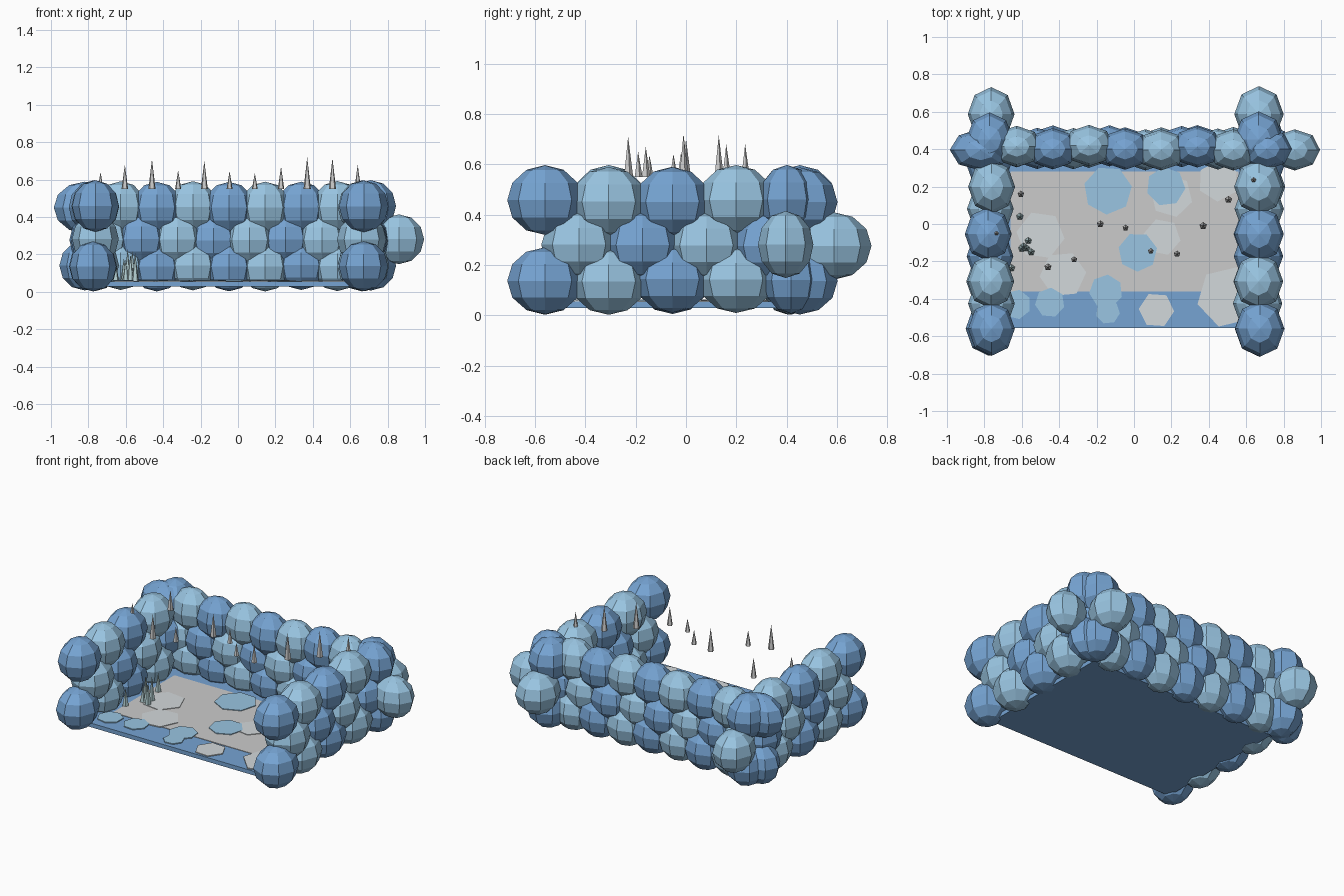
import bpy, bmesh, math, random
from mathutils import Matrix

if "Cube" in bpy.data.objects:
    bpy.data.objects.remove(bpy.data.objects["Cube"])

random.seed(4)


def material(name, rgb):
    m = bpy.data.materials.new(name)
    m.diffuse_color = (*rgb, 1)
    m.use_nodes = True
    m.node_tree.nodes["Principled BSDF"].inputs["Base Color"].default_value = m.diffuse_color
    return m


DARK = material("deep_ice", (0.18, 0.37, 0.65))
LIGHT = material("light_ice", (0.32, 0.56, 0.76))
SNOW = material("snow", (0.65, 0.69, 0.71))
SPROUT = material("frosted_green", (0.45, 0.62, 0.64))


def add_object(name, bm, mat=None):
    me = bpy.data.meshes.new(name)
    bm.to_mesh(me)
    bm.free()
    if mat:
        me.materials.append(mat)
    ob = bpy.data.objects.new(name, me)
    bpy.context.collection.objects.link(ob)
    return ob


def box(name, x0, x1, y0, y1, z0, z1, mat=None):
    bm = bmesh.new()
    bmesh.ops.create_cube(bm, size=1)
    bmesh.ops.scale(bm, vec=(x1 - x0, y1 - y0, z1 - z0), verts=bm.verts)
    bmesh.ops.translate(bm, vec=((x0 + x1) / 2, (y0 + y1) / 2, (z0 + z1) / 2), verts=bm.verts)
    add_object(name, bm, mat)


def boulder(name, loc, half, mat):
    bm = bmesh.new()
    bmesh.ops.create_uvsphere(bm, u_segments=8, v_segments=6, radius=1,
                              matrix=Matrix.Translation(loc) @ Matrix.Diagonal((*half, 1)))
    add_object(name, bm, mat)


def spike(name, x, y, z0, z1, r, mat=None):
    bm = bmesh.new()
    h = z1 - z0
    bmesh.ops.create_cone(bm, cap_ends=True, segments=5, radius1=r, radius2=0, depth=h,
                          matrix=Matrix.Translation((x, y, z0 + h / 2)))
    add_object(name, bm, mat)


def patch(name, x, y, r, sides, z, mat):
    bm = bmesh.new()
    turn = random.uniform(0, math.pi)
    bmesh.ops.create_cone(bm, cap_ends=True, segments=sides, radius1=r, radius2=r, depth=0.006,
                          matrix=Matrix.Translation((x, y, z)) @ Matrix.Rotation(turn, 4, 'Z'))
    add_object(name, bm, mat)


# floor slab and inner panel
box("floor_slab", -0.74, 0.64, -0.555, 0.39, 0.028, 0.055, DARK)
box("floor_panel", -0.66, 0.56, -0.36, 0.28, 0.04, 0.058)

# walls: three staggered courses of boulders
COURSE_Z = (0.14, 0.28, 0.455)
for row, z in enumerate(COURSE_Z):
    shift = row % 2
    hz = 0.138 if row == 2 else 0.133
    for side, x, hx, hy in (("left", -0.77, 0.125, 0.145), ("right", 0.67, 0.132, 0.15)):
        for i in range(5):
            y = -0.56 + 0.253 * i + 0.135 * shift
            mat = DARK if (i + shift) % 2 == 0 else LIGHT
            boulder(f"{side}_wall_boulder_{row}_{i}",
                    (x + random.uniform(-.01, .01), y, z + random.uniform(-.006, .004)),
                    (hx, hy, hz), mat)
    for i in range(9):
        x = -0.82 + 0.193 * i + 0.11 * shift
        if i == 8:
            x = 0.86 if shift else 0.71
        hx = 0.165 if i == 0 and row == 2 else 0.135
        mat = DARK if (i + shift) % 2 == 0 else LIGHT
        if i == 8 and shift:
            mat = LIGHT
        boulder(f"back_wall_boulder_{row}_{i}",
                (x, 0.405 + random.uniform(-.01, .015), z + random.uniform(-.006, .004)),
                (hx, 0.11, hz), mat)

# snow and ice patches on the floor
snow = [(-.50, -.06, .13), (-.38, -.27, .125), (.15, -.07, .10), (.20, .15, .115),
        (.45, .23, .11), (.12, -.46, .095), (.50, -.39, .165)]
ice = [(-.14, .18, .13), (.17, .20, .105), (.02, -.15, .105), (-.15, -.36, .09),
       (-.14, -.47, .065), (-.45, -.42, .08), (-.63, -.43, .08)]
for i, (x, y, r) in enumerate(snow):
    patch(f"snow_patch_{i}", x, y, r, 6, 0.0585, SNOW)
for i, (x, y, r) in enumerate(ice):
    patch(f"ice_patch_{i}", x, y, r, 7, 0.0595, LIGHT)

# raised row of icicle spikes: x, y, tip height
icicles = [(-.735, -.05, .64), (-.605, .16, .68), (-.46, -.23, .71), (-.32, -.19, .65),
           (-.18, 0, .70), (-.045, -.02, .645), (.09, -.145, .635), (.23, -.16, .67),
           (.37, -.01, .72), (.505, .13, .715), (.64, .235, .68)]
for i, (x, y, top) in enumerate(icicles):
    spike(f"icicle_{i}", x, y, 0.55, top, 0.012 + 0.05 * (top - 0.55))

# cluster of floor spikes beside the left wall
sprouts = [(-.61, .04, .18), (-.565, -.09, .22), (-.59, -.12, .23), (-.575, -.13, .20),
           (-.55, -.15, .21), (-.60, -.13, .17), (-.655, -.235, .17)]
for i, (x, y, top) in enumerate(sprouts):
    spike(f"floor_spike_{i}", x, y, 0.055, top, 0.02, SPROUT)
